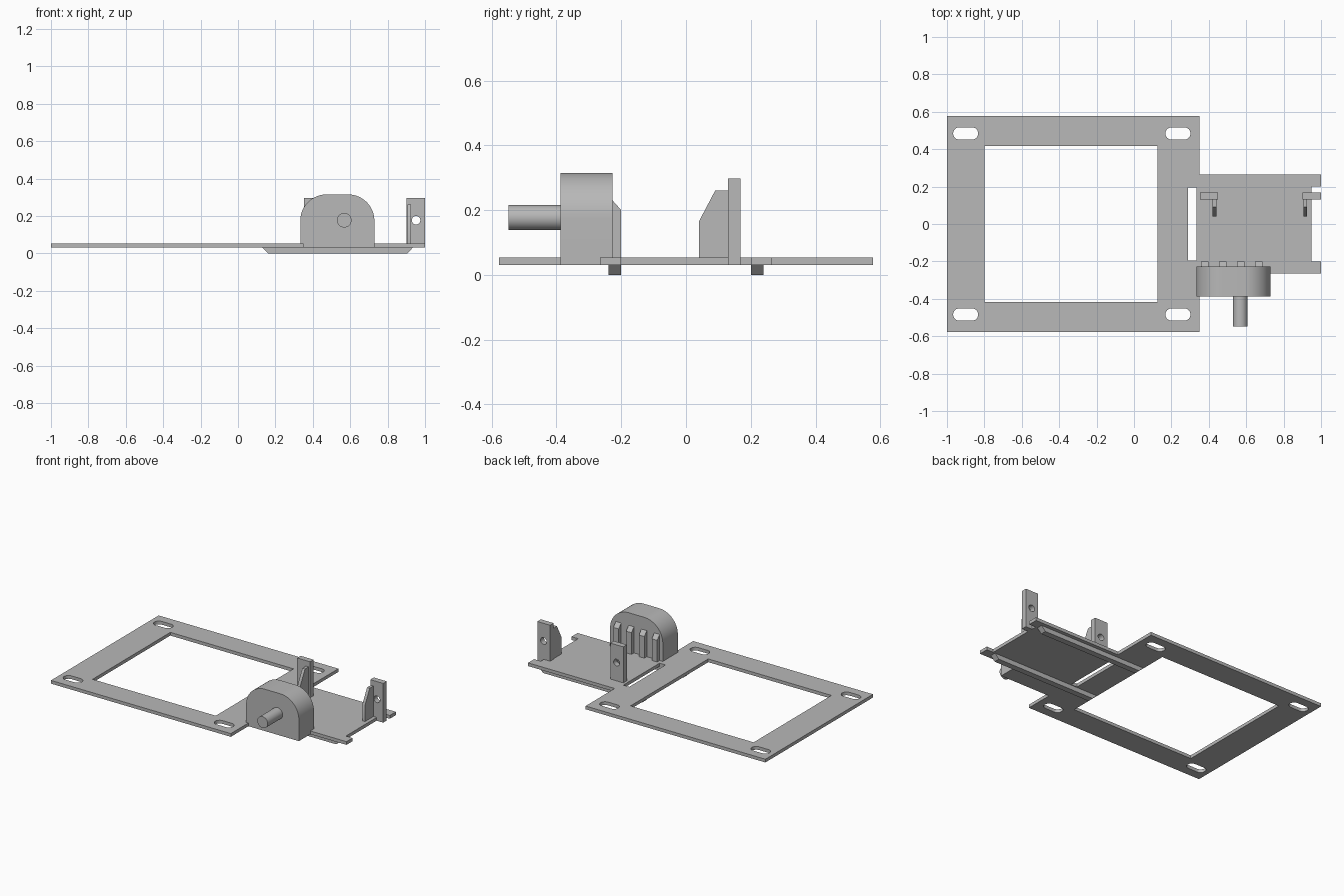
import bpy, bmesh, math
from mathutils import Matrix

if "Cube" in bpy.data.objects:
    bpy.data.objects.remove(bpy.data.objects["Cube"])

grey = bpy.data.materials.new("plain grey")
grey.diffuse_color = (0.48, 0.48, 0.48, 1)
grey.use_nodes = True
grey.node_tree.nodes["Principled BSDF"].inputs["Base Color"].default_value = grey.diffuse_color

# local (u, v, depth) axes for outlines drawn in xy, xz and yz
AXES = {
    'z': Matrix(((1, 0, 0), (0, 1, 0), (0, 0, 1))),
    'y': Matrix(((1, 0, 0), (0, 0, -1), (0, 1, 0))),
    'x': Matrix(((0, 0, 1), (1, 0, 0), (0, 1, 0))),
}


def prism(name, axis, lo, hi, outline, holes=()):
    """Extrude an outline with holes between two positions along an axis."""
    cu = bpy.data.curves.new(name, 'CURVE')
    cu.dimensions = '2D'
    cu.fill_mode = 'BOTH'
    cu.extrude = (hi - lo) / 2
    for loop in (outline, *holes):
        sp = cu.splines.new('POLY')
        sp.points.add(len(loop) - 1)
        for p, (u, v) in zip(sp.points, loop):
            p.co = (u, v, 0, 1)
        sp.use_cyclic_u = True
    tmp = bpy.data.objects.new(name + "_outline", cu)
    bpy.context.collection.objects.link(tmp)
    deps = bpy.context.evaluated_depsgraph_get()
    me = bpy.data.meshes.new_from_object(tmp.evaluated_get(deps))
    bpy.data.objects.remove(tmp)
    mid = (hi + lo) / 2 * (-1 if axis == 'y' else 1)
    bm = bmesh.new()
    bm.from_mesh(me)
    bmesh.ops.translate(bm, verts=bm.verts, vec=(0, 0, mid))
    bmesh.ops.transform(bm, matrix=AXES[axis].to_4x4(), verts=bm.verts)
    bmesh.ops.remove_doubles(bm, verts=bm.verts, dist=1e-5)
    bmesh.ops.recalc_face_normals(bm, faces=bm.faces)
    bm.to_mesh(me)
    bm.free()
    me.materials.clear()
    me.materials.append(grey)
    ob = bpy.data.objects.new(name, me)
    bpy.context.collection.objects.link(ob)
    bpy.ops.object.select_all(action='DESELECT')
    ob.select_set(True)
    bpy.context.view_layer.objects.active = ob
    bpy.ops.object.shade_smooth_by_angle(angle=math.radians(30))
    return ob


def rect(x0, x1, y0, y1):
    return [(x0, y0), (x1, y0), (x1, y1), (x0, y1)]


def arc(cx, cy, r, a0, a1, n):
    return [(cx + r * math.cos(math.radians(a0 + (a1 - a0) * i / n)),
             cy + r * math.sin(math.radians(a0 + (a1 - a0) * i / n))) for i in range(n + 1)]


def circle(cx, cy, r, n=32):
    return arc(cx, cy, r, 0, 360, n)[:-1]


def slot(cx, cy, half, r):
    return arc(cx + half - r, cy, r, -90, 90, 12) + arc(cx - half + r, cy, r, 90, 270, 12)


Z0, Z1 = 0.031, 0.053

# Base plate: square frame joined to the notched carrier plate
outline = [(-1, -0.577), (0.35, -0.577), (0.35, -0.265), (1, -0.265), (1, -0.2), (0.95, -0.2),
           (0.95, 0.2), (1, 0.2), (1, 0.265), (0.35, 0.265), (0.35, 0.577), (-1, 0.577)]
holes = [rect(-0.8, 0.125, -0.417, 0.417), rect(0.29, 0.335, -0.195, 0.195)]
holes += [slot(x, y, 0.067, 0.033) for x in (-0.9, 0.235) for y in (-0.484, 0.484)]
prism("base_plate", 'z', Z0, Z1, outline, holes)

# Tapered stiffening rails underneath
for side, y in (("front", -0.22), ("back", 0.22)):
    prism(side + "_rail", 'y', y - 0.02, y + 0.02,
          [(0.13, Z0), (0.16, 0), (0.905, 0), (0.935, Z0)])

# Round-shouldered housing with its shaft
housing = [(0.333, Z0), (0.729, Z0)]
housing += arc(0.589, 0.175, 0.14, 0, 90, 16) + arc(0.473, 0.175, 0.14, 90, 180, 16)
prism("housing", 'y', -0.388, -0.227, housing)
prism("shaft", 'y', -0.548, -0.38, circle(0.568, 0.177, 0.039))

# Ribs on the back of the housing
for i in range(4):
    x = 0.377 + 0.0963 * i
    prism(f"housing_rib_{i + 1}", 'x', x - 0.02, x + 0.02,
          [(-0.235, Z0), (-0.2, Z0), (-0.2, 0.2), (-0.227, 0.23), (-0.235, 0.23)])

# Drilled posts with sloped gussets
for side, x0, gx in (("left", 0.353, 0.42), ("right", 0.902, 0.906)):
    prism(side + "_post", 'y', 0.13, 0.168, rect(x0, x0 + 0.097, Z0, 0.297),
          [circle(x0 + 0.05, 0.177, 0.023, 24)])
    prism(side + "_gusset", 'x', gx, gx + 0.02,
          [(0.04, 0.045), (0.135, 0.045), (0.135, 0.26), (0.09, 0.26), (0.04, 0.165)])
